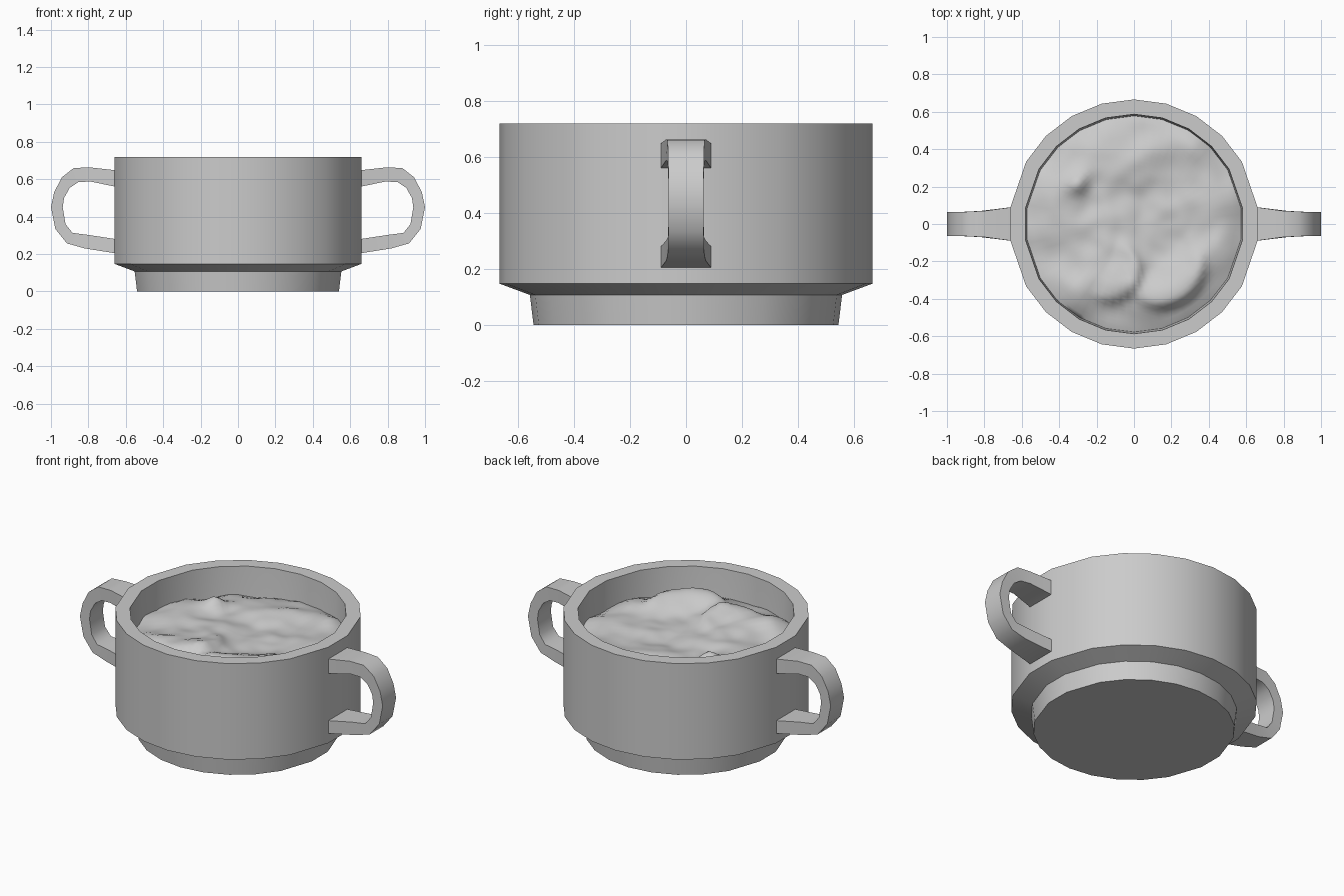
import bpy, bmesh, math
from mathutils import Vector, noise

if "Cube" in bpy.data.objects:
    bpy.data.objects.remove(bpy.data.objects["Cube"])


def finish(name, bm, angle):
    """Turn a bmesh into a smooth-shaded object with crisp edges above the angle."""
    bmesh.ops.recalc_face_normals(bm, faces=bm.faces)
    mesh = bpy.data.meshes.new(name)
    bm.to_mesh(mesh)
    bm.free()
    obj = bpy.data.objects.new(name, mesh)
    bpy.context.collection.objects.link(obj)
    mesh.shade_smooth()
    mesh.set_sharp_from_angle(angle=math.radians(angle))
    return obj


def bridge(bm, a, b):
    for i in range(len(a)):
        j = (i + 1) % len(a)
        bm.faces.new((a[i], a[j], b[j], b[i]))


# Bowl: lathed profile, with a flat facet under each handle
quarter = [8, 30, 45, 60, 75]
angles = (quarter + [90] + [180 - a for a in reversed(quarter)]
          + [180 + a for a in quarter] + [270] + [360 - a for a in reversed(quarter)])
profile = [(0.545, 0), (0.558, 0.107), (0.666, 0.147), (0.666, 0.72),
           (0.587, 0.72), (0.575, 0.5), (0.54, 0.16)]
bm = bmesh.new()
rings = [[bm.verts.new((r * math.cos(math.radians(a)), r * math.sin(math.radians(a)), z))
          for a in angles] for r, z in profile]
for lower, upper in zip(rings, rings[1:]):
    bridge(bm, lower, upper)
bm.faces.new(rings[0])
bm.faces.new(rings[-1])
finish("bowl", bm, 30)

# Handles: stations of outer (x, z), inner (x, z) and half width; mirrored in x
stations = [
    (0.655, 0.648, 0.655, 0.560, 0.090), (0.79, 0.663, 0.79, 0.588, 0.071),
    (0.878, 0.66, 0.855, 0.584, 0.066), (0.942, 0.61, 0.90, 0.553, 0.064),
    (0.983, 0.53, 0.93, 0.50, 0.063), (1.0, 0.45, 0.937, 0.45, 0.063),
    (0.977, 0.335, 0.922, 0.36, 0.063), (0.915, 0.257, 0.885, 0.313, 0.065),
    (0.82, 0.23, 0.80, 0.302, 0.070), (0.655, 0.204, 0.655, 0.28, 0.090)]
bm = bmesh.new()
loops = [[bm.verts.new(co) for co in ((ox, -w, oz), (ox, w, oz), (ix, w, iz), (ix, -w, iz))]
         for ox, oz, ix, iz, w in stations]
for a, b in zip(loops, loops[1:]):
    bridge(bm, a, b)
bm.faces.new(loops[0])
bm.faces.new(loops[-1])
handles = finish("handles", bm, 45)
handles.modifiers.new("Mirror", "MIRROR").use_axis[0] = True

# Filling: lumpy surface made of soft mounds, two curled folds and gentle noise
mounds = [(-0.30, 0.21, 0.05, 0.05), (-0.38, 0.20, 0.12, 0.02), (0.28, 0.38, 0.10, 0.035),
          (0.10, 0.36, 0.08, 0.025), (-0.15, -0.25, 0.12, 0.02), (0.42, -0.15, 0.12, 0.035),
          (-0.32, -0.38, 0.09, 0.03), (0.18, -0.28, 0.12, 0.025), (-0.1, 0.42, 0.12, 0.02)]
# fold: centre x, y, lip radius, height, direction the steep lip faces
folds = [(-0.13, -0.25, 0.14, 0.055, -30), (0.15, -0.22, 0.2, 0.06, -55)]


def height(x, y):
    z = 0.583 + 0.03 * noise.noise(Vector((x * 4.5, y * 4.5, 2.3)))
    z += 0.012 * noise.noise(Vector((x * 10, y * 10, 7.1)))
    for cx, cy, s, h in mounds:
        z += h * math.exp(-((x - cx) ** 2 + (y - cy) ** 2) / (s * s))
    for cx, cy, r, h, facing in folds:
        d = math.hypot(x - cx, y - cy) - r
        turn = math.cos(math.atan2(y - cy, x - cx) - math.radians(facing))
        width = 0.035 if d > 0 else 0.11
        z += h * max(0, turn + 0.3) / 1.3 * math.exp(-(d / width) ** 2)
    edge = math.hypot(x, y) / 0.578
    return z - 0.03 * edge ** 8


bm = bmesh.new()
segments, count = 72, 28
centre = bm.verts.new((0, 0, height(0, 0)))
previous = None
for k in range(1, count + 1):
    r = 0.578 * k / count
    ring = []
    for i in range(segments):
        a = math.tau * i / segments
        x, y = r * math.cos(a), r * math.sin(a)
        ring.append(bm.verts.new((x, y, height(x, y))))
    if previous:
        bridge(bm, previous, ring)
    else:
        for i in range(segments):
            bm.faces.new((centre, ring[i], ring[(i + 1) % segments]))
    previous = ring
# skirt that closes the edge against the bowl wall
skirt = [bm.verts.new((v.co.x * 0.99, v.co.y * 0.99, 0.5)) for v in previous]
bridge(bm, previous, skirt)
bm.faces.new(skirt)
finish("filling", bm, 60)
